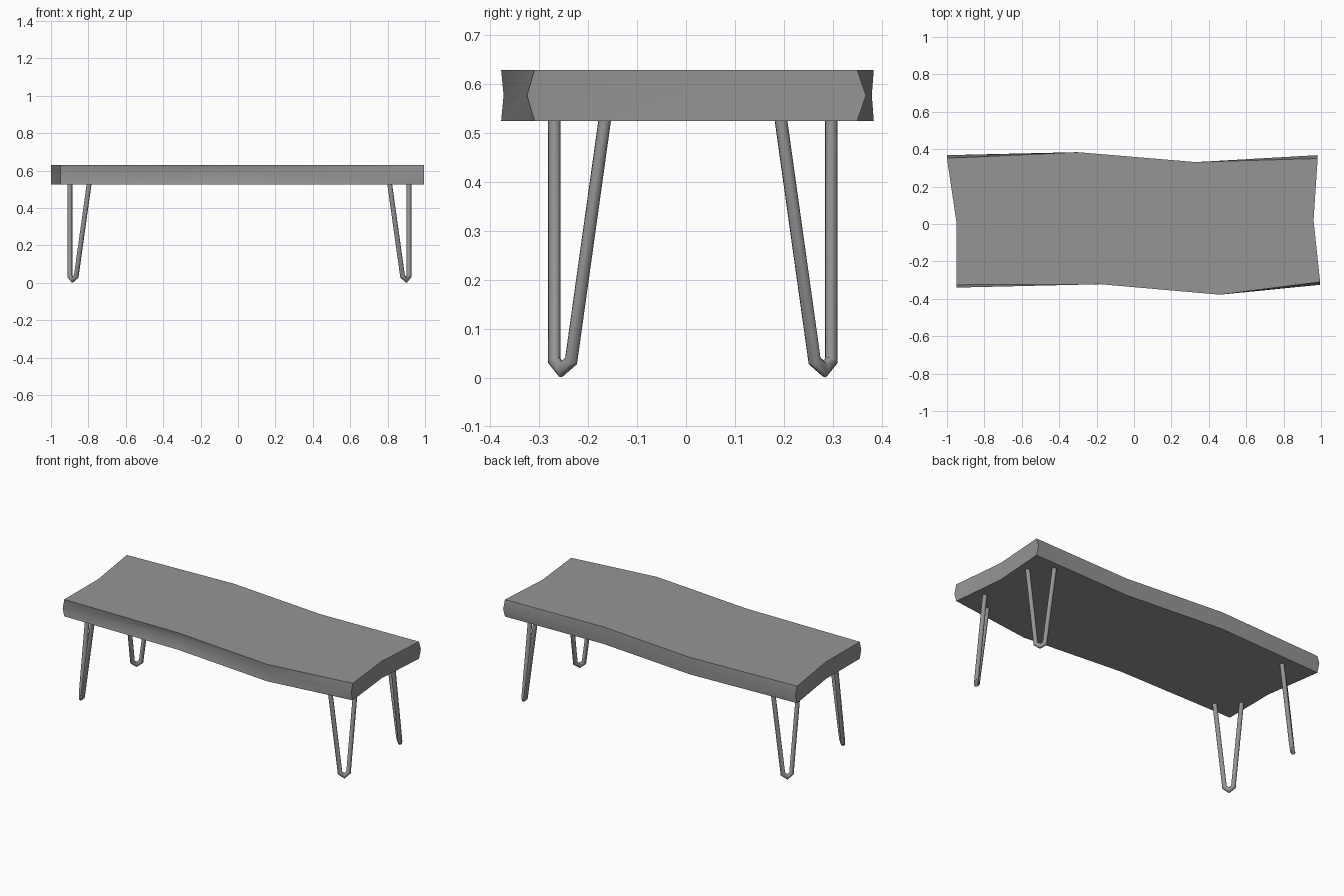
import bpy, bmesh, math
from mathutils import Vector

if "Cube" in bpy.data.objects:
    bpy.data.objects.remove(bpy.data.objects["Cube"])

grey = bpy.data.materials.new("mid_grey")
grey.use_nodes = True
colour = (0.3, 0.3, 0.3, 1)
grey.diffuse_color = colour
grey.node_tree.nodes["Principled BSDF"].inputs["Base Color"].default_value = colour


def finish(bm, name, angle):
    bmesh.ops.recalc_face_normals(bm, faces=bm.faces)
    mesh = bpy.data.meshes.new(name)
    bm.to_mesh(mesh)
    bm.free()
    mesh.materials.append(grey)
    obj = bpy.data.objects.new(name, mesh)
    bpy.context.collection.objects.link(obj)
    bpy.ops.object.select_all(action='DESELECT')
    obj.select_set(True)
    bpy.context.view_layer.objects.active = obj
    bpy.ops.object.shade_smooth_by_angle(angle=math.radians(angle))
    return obj


def loft(bm, rings):
    """Bridge equal vertex loops and cap both ends."""
    loops = [[bm.verts.new(p) for p in ring] for ring in rings]
    n = len(loops[0])
    for a, b in zip(loops, loops[1:]):
        for i in range(n):
            j = (i + 1) % n
            bm.faces.new((a[i], a[j], b[j], b[i]))
    bm.faces.new(loops[0])
    bm.faces.new(loops[-1])


# Live-edge slab: x, y of the rim, and y of the line halfway down the edge
OUTLINE = [
    (-0.95, -0.325, -0.34), (-0.18, -0.322, -0.29), (0.46, -0.378, -0.373),
    (0.995, -0.31, -0.325), (0.96, 0.02, 0.02), (0.982, 0.35, 0.368),
    (0.33, 0.331, 0.33), (-0.30, 0.384, 0.38), (-1.0, 0.352, 0.368),
    (-0.948, 0.0, 0.0),
]
BOTTOM, TOP = 0.525, 0.629
rim = lambda z: [(x, y, z) for x, y, m in OUTLINE]
waist = [(x, m, (BOTTOM + TOP) / 2) for x, y, m in OUTLINE]
bm = bmesh.new()
loft(bm, [rim(BOTTOM), waist, rim(TOP)])
finish(bm, "slab_top", 45)


# Hairpin legs: a mitred rod bent into a V across each corner
def hairpin(name, tip, sx, sy, radius=0.013, sides=10):
    offsets = [(0.014, -0.09, 0.535), (0.014, -0.02, 0.034), (0, 0, 0.0165),
               (-0.02, 0.014, 0.034), (-0.09, 0.014, 0.535)]
    path = [Vector((tip[0] + sx * x, tip[1] + sy * y, z)) for x, y, z in offsets]
    dirs = [(b - a).normalized() for a, b in zip(path, path[1:])]
    ring = []
    side = dirs[0].orthogonal().normalized()
    other = dirs[0].cross(side)
    for i in range(sides):
        t = math.tau * i / sides
        ring.append(path[0] + radius * (side * math.cos(t) + other * math.sin(t)))
    rings = [ring]
    for k, d in enumerate(dirs):
        normal = (d + dirs[min(k + 1, len(dirs) - 1)]).normalized()
        ring = [p + d * ((path[k + 1] - p).dot(normal) / d.dot(normal)) for p in ring]
        rings.append(ring)
    bm = bmesh.new()
    loft(bm, rings)
    finish(bm, name, 40)


for x, sx, x_name in ((-0.885, -1, "right"), (0.90, 1, "left")):
    for y, sy, y_name in ((-0.255, -1, "front"), (0.283, 1, "back")):
        hairpin(f"{y_name}_{x_name}_leg", (x, y), sx, sy)
